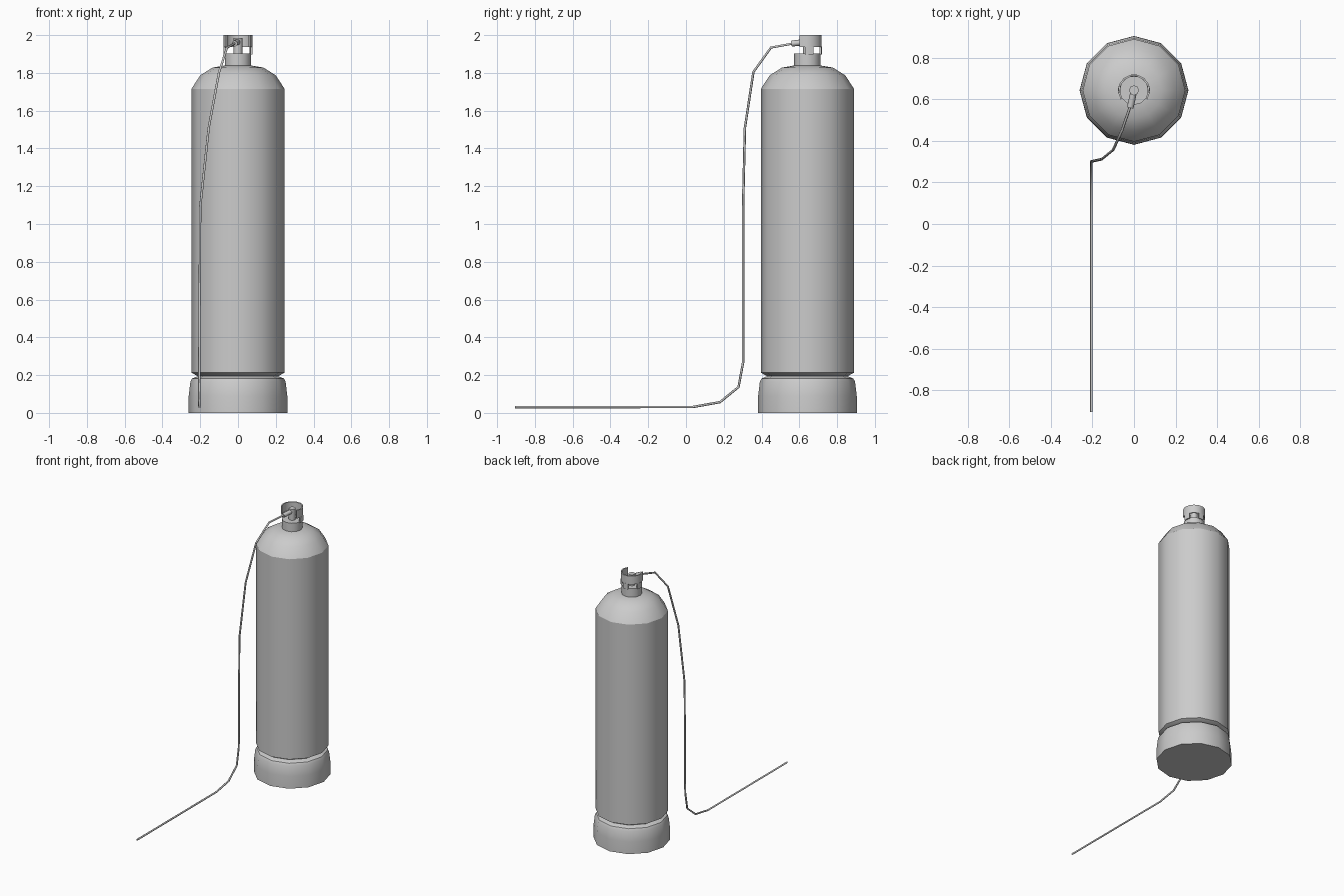
import bpy, bmesh
from math import sin, cos, radians, pi
from mathutils import Vector

if "Cube" in bpy.data.objects:
    bpy.data.objects.remove(bpy.data.objects["Cube"])

CX, CY = 0.0, 0.643   # tank axis


def finish(name, bm, angle=31):
    bmesh.ops.recalc_face_normals(bm, faces=bm.faces)
    me = bpy.data.meshes.new(name)
    bm.to_mesh(me)
    bm.free()
    ob = bpy.data.objects.new(name, me)
    bpy.context.collection.objects.link(ob)
    bpy.ops.object.select_all(action='DESELECT')
    ob.select_set(True)
    bpy.context.view_layer.objects.active = ob
    bpy.ops.object.shade_smooth_by_angle(angle=radians(angle))
    return ob


def lathe(name, profile, sides=12):
    """Closed turned part from (radius, z) pairs around the tank axis."""
    bm = bmesh.new()
    rings = [[bm.verts.new((CX + r * cos(2 * pi * i / sides), CY + r * sin(2 * pi * i / sides), z))
              for i in range(sides)] for r, z in profile]
    for a, b in zip(rings, rings[1:]):
        for i in range(sides):
            j = (i + 1) % sides
            bm.faces.new((a[i], a[j], b[j], b[i]))
    bm.faces.new(rings[0])
    bm.faces.new(rings[-1])
    return finish(name, bm)


def arc_wall(name, r0, r1, z0, z1, a0, a1, steps):
    """Curved wall section between two angles in degrees."""
    bm = bmesh.new()
    secs = []
    for k in range(steps + 1):
        a = radians(a0 + (a1 - a0) * k / steps)
        secs.append([bm.verts.new((CX + r * cos(a), CY + r * sin(a), z))
                     for r, z in ((r0, z0), (r1, z0), (r1, z1), (r0, z1))])
    for a, b in zip(secs, secs[1:]):
        for i in range(4):
            j = (i + 1) % 4
            bm.faces.new((a[i], a[j], b[j], b[i]))
    bm.faces.new(secs[0])
    bm.faces.new(secs[-1])
    return finish(name, bm)


def rod(name, p, q, r, sides=8):
    """Cylinder between two points."""
    p, q = Vector(p), Vector(q)
    bm = bmesh.new()
    bmesh.ops.create_cone(bm, cap_ends=True, segments=sides, radius1=r, radius2=r,
                          depth=(q - p).length)
    rot = (q - p).to_track_quat('Z', 'Y').to_matrix()
    for v in bm.verts:
        v.co = rot @ v.co + (p + q) / 2
    return finish(name, bm, 50)


# Tank foot, body and neck
lathe("tank_foot", [(0.262, 0), (0.261, 0.09), (0.252, 0.165), (0.243, 0.182), (0.21, 0.196)])
lathe("tank_body", [(0.21, 0.193), (0.247, 0.213), (0.247, 1.715), (0.20, 1.787),
                    (0.135, 1.828), (0.065, 1.84)])
lathe("tank_neck", [(0.07, 1.825), (0.07, 1.903)])

# Valve guard: open-fronted collar on three legs
arc_wall("guard_collar", 0.068, 0.077, 1.938, 2.0, -34, 214, 9)
for i, (a0, a1) in enumerate(((-10, 25), (75, 105), (155, 190))):
    arc_wall(f"guard_leg_{i + 1}", 0.066, 0.077, 1.898, 1.94, a0, a1, 2)

# Valve stem and hose connector
rod("valve_stem", (CX, CY, 1.9), (CX, CY, 1.985), 0.024)
rod("hose_connector", (0, CY, 1.965), (-0.018, 0.56, 1.955), 0.016)

# Hose from the valve down to the ground
path = [(-0.015, 0.575, 1.957), (-0.058, 0.45, 1.934), (-0.10, 0.357, 1.805),
        (-0.155, 0.312, 1.51), (-0.2, 0.302, 1.09), (-0.205, 0.302, 0.265),
        (-0.205, 0.278, 0.137), (-0.205, 0.18, 0.057), (-0.205, 0.035, 0.031),
        (-0.205, -0.905, 0.031)]
curve = bpy.data.curves.new("hose", 'CURVE')
curve.dimensions = '3D'
curve.bevel_depth = 0.0065
curve.bevel_resolution = 1
curve.use_fill_caps = True
spline = curve.splines.new('POLY')
spline.points.add(len(path) - 1)
for pt, co in zip(spline.points, path):
    pt.co = (*co, 1)
bpy.context.collection.objects.link(bpy.data.objects.new("hose", curve))
